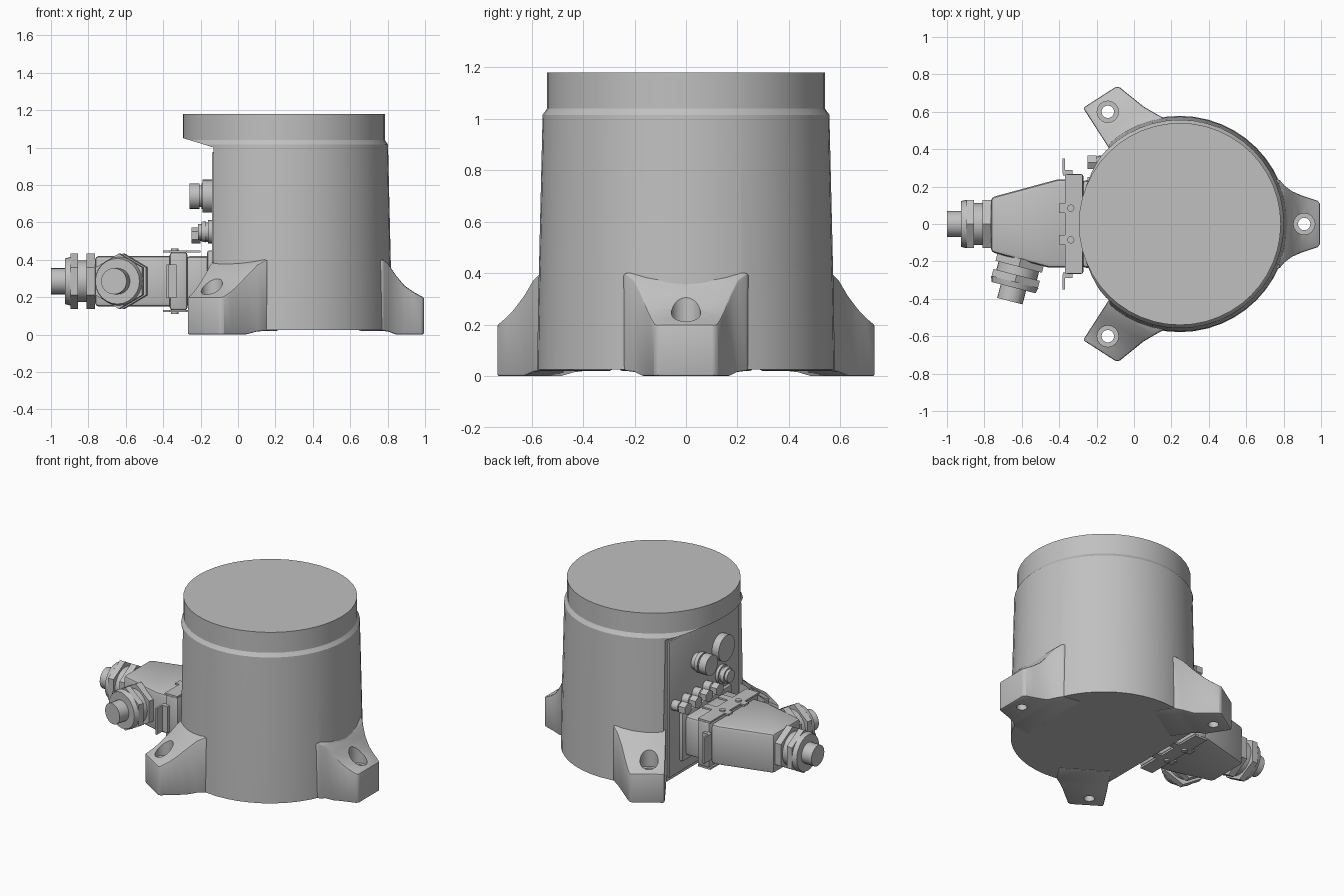
import bpy, bmesh, math
from mathutils import Vector, Matrix

cube = bpy.data.objects.get("Cube")
if cube:
    bpy.data.objects.remove(cube, do_unlink=True)

grey = bpy.data.materials.new("machine grey")
grey.use_nodes = True
COLOR = (0.53, 0.53, 0.53, 1)
grey.diffuse_color = COLOR
for node in grey.node_tree.nodes:
    if node.type == 'BSDF_PRINCIPLED':
        node.inputs["Base Color"].default_value = COLOR

CX = 0.245      # axis of the round body
PANEL_X = -0.14  # flat service side
parts = []


def finish(name, bm):
    bmesh.ops.recalc_face_normals(bm, faces=bm.faces)
    mesh = bpy.data.meshes.new(name)
    bm.to_mesh(mesh)
    bm.free()
    mesh.materials.append(grey)
    ob = bpy.data.objects.new(name, mesh)
    bpy.context.scene.collection.objects.link(ob)
    parts.append(ob)
    return ob


def bake(ob):
    dg = bpy.context.evaluated_depsgraph_get()
    mesh = bpy.data.meshes.new_from_object(ob.evaluated_get(dg))
    ob.modifiers.clear()
    ob.data = mesh


def bevel(ob, width, segments=2):
    mod = ob.modifiers.new("bevel", 'BEVEL')
    mod.width, mod.segments = width, segments
    mod.limit_method, mod.angle_limit = 'ANGLE', math.radians(40)
    bake(ob)
    return ob


def combine(ob, other, operation):
    mod = ob.modifiers.new("bool", 'BOOLEAN')
    mod.operation, mod.solver, mod.object = operation, 'EXACT', other
    bake(ob)
    parts.remove(other)
    bpy.data.objects.remove(other, do_unlink=True)


def loft(name, rings):
    """Skin a list of equal closed loops and cap both ends."""
    bm = bmesh.new()
    loops = [[bm.verts.new(p) for p in ring] for ring in rings]
    n = len(loops[0])
    for a, b in zip(loops, loops[1:]):
        for i in range(n):
            j = (i + 1) % n
            bm.faces.new((a[i], a[j], b[j], b[i]))
    bm.faces.new(loops[0])
    bm.faces.new(loops[-1])
    return finish(name, bm)


def box(name, x0, x1, y0, y1, z0, z1, round_off=0):
    ring = [(x0, y0), (x1, y0), (x1, y1), (x0, y1)]
    ob = loft(name, [[(x, y, z) for x, y in ring] for z in (z0, z1)])
    return bevel(ob, round_off) if round_off else ob


def stack(name, origin, direction, steps):
    """Coaxial sections: start, end, start radius, end radius, sides."""
    bm = bmesh.new()
    axis = Vector(direction).normalized()
    turn = axis.to_track_quat('Z', 'Y').to_matrix().to_4x4()
    for a, b, r1, r2, sides in steps:
        place = Matrix.Translation(Vector(origin) + axis * (a + b) / 2) @ turn
        bmesh.ops.create_cone(bm, cap_ends=True, segments=sides, radius1=r1,
                              radius2=r2, depth=b - a, matrix=place)
    return finish(name, bm)


# Tapered round body with a stepped top collar
profile = [(.578, .025), (.574, .3), (.557, 1.015), (.543, 1.035), (.54, 1.04), (.54, 1.18)]
SEG = 48
body = loft("body", [[(CX + r * math.cos(math.tau * i / SEG), r * math.sin(math.tau * i / SEG), z)
                      for i in range(SEG)] for r, z in profile])

# Flat service side, sloping out to the collar at the top
cut = [(-.13, -.1), (-.13, 1.0), (-.3, 1.052), (-.6, 1.052), (-.6, -.1)]
combine(body, loft("flat_cutter", [[(x, y, z) for x, z in cut] for y in (-.8, .8)]), 'DIFFERENCE')

# Three mounting feet: reach, half width, top height, bottom height
stations = [(.40, .26, .40, .02), (.53, .24, .40, .02), (.56, .205, .375, .015),
            (.60, .175, .315, 0), (.645, .155, .262, 0), (.69, .14, .23, 0),
            (.735, .125, .205, 0), (.75, .11, .2, 0)]


def foot(name, angle, side):
    out = Vector((math.cos(angle), math.sin(angle), 0))
    across = Vector((-out.y, out.x, 0))
    rings = []
    for u, w, top, low in stations:
        left, right = w, -w
        if side:
            u += .052 * min(1, max(0, (u - .53) / .1))
            w = min(w, .23)
            inner = min(w, .1)
            left, right = (inner, -w) if side > 0 else (w, -inner)
        base = Vector((CX, 0, 0)) + out * u
        rings.append([base + across * v + Vector((0, 0, z))
                      for v, z in ((right, low), (left, low), (left, top), (right, top))])
    ob = bevel(loft(name, rings), .01)
    return ob, Vector((CX, 0, 0)) + out * (.713 if side else .665)


holes = []
for name, degrees, side in (("right_foot", 0, 0), ("back_foot", 122.7, 1), ("front_foot", -122.7, -1)):
    ob, hole = foot(name, math.radians(degrees), side)
    combine(body, ob, 'UNION')
    holes.append(hole)
for hole in holes:
    combine(body, stack("bolt_cutter", hole, (0, 0, 1), [(-.1, .3, .033, .033, 24)]), 'DIFFERENCE')
    combine(body, stack("recess_cutter", hole, (0, 0, 1), [(.185, .5, .057, .057, 24)]), 'DIFFERENCE')

# Service panel and its fittings
box("service_panel", PANEL_X, -.12, -.38, .38, .045, .975, .006)
LEFT = (-1, 0, 0)
stack("round_cover", (PANEL_X, -.17, .74), LEFT, [(-.01, .05, .088, .088, 32)])
stack("knob", (PANEL_X, .09, .74), LEFT,
      [(-.01, .03, .055, .055, 24), (.03, .055, .068, .068, 24),
       (.055, .065, .058, .058, 24), (.065, .118, .068, .068, 24)])
stack("threaded_port", (PANEL_X, -.18, .55), LEFT,
      [(-.01, .02, .062, .062, 24), (.02, .035, .05, .05, 24),
       (.035, .055, .057, .052, 24), (.055, .075, .042, .042, 24)])
for i in range(4):
    stack("small_plug_%d" % (i + 1), (PANEL_X, .33 - .115 * i, .53), LEFT,
          [(-.01, .05, .035, .035, 16), (.05, .06, .03, .03, 16), (.06, .108, .042, .042, 6)])

# Connector base, locking frame and tapered hood
MID = .285
box("connector_base", -.28, -.13, -.235, .235, MID - .135, MID + .135, .025)
box("base_flange", -.165, -.13, -.27, .27, MID - .165, MID + .165, .012)
box("locking_frame", -.365, -.27, -.268, .268, MID - .155, MID + .155, .015)
hood = [(-.765, -.15), (-.46, -.232), (-.3, -.232), (-.3, .238), (-.41, .238), (-.765, .142)]
bevel(loft("connector_hood", [[(x, y, z) for x, y in hood] for z in (MID - .135, MID + .135)]), .02)

# Locking clips: thin plates above and below, pins and side tabs
for s, where in ((1, "upper"), (-1, "lower")):
    z0, z1 = sorted((MID + s * .153, MID + s * .165))
    box(where + "_clip_plate", -.37, -.275, -.265, .265, z0, z1)
    for t, end in ((1, "back"), (-1, "front")):
        y0, y1 = sorted((t * .06, t * .11))
        box("%s_%s_lever" % (where, end), -.4, -.2, y0, y1, z0, z1)
        stack("%s_%s_pin" % (where, end), (-.338, t * .085, MID), (0, 0, s),
              [(.14, .175, .019, .019, 16)])
for t, end in ((1, "back"), (-1, "front")):
    y0, y1 = sorted((t * .26, t * .29))
    box(end + "_tab_foot", -.38, -.33, y0, y1, MID - .09, MID + .09)
    y0, y1 = sorted((t * .27, t * .35))
    box(end + "_tab", -.382, -.37, y0, y1, MID - .09, MID + .09)

# Cable glands with hexagonal nuts and cable stubs
gland = [(-.03, .012, .11, .11, 24), (.0, .045, .148, .148, 6), (.045, .09, .112, .112, 24),
         (.09, .13, .148, .148, 6), (.13, .16, .13, .122, 24), (.13, .235, .07, .07, 24)]
stack("end_cable_gland", (-.765, 0, MID), LEFT, gland)
stack("side_cable_gland", (-.605, -.185, MID), (-.25, -.97, 0), gland)

# Smooth the round surfaces and keep the edges crisp
bpy.ops.object.select_all(action='DESELECT')
for ob in parts:
    ob.select_set(True)
bpy.context.view_layer.objects.active = body
bpy.ops.object.shade_smooth_by_angle(angle=math.radians(25))
